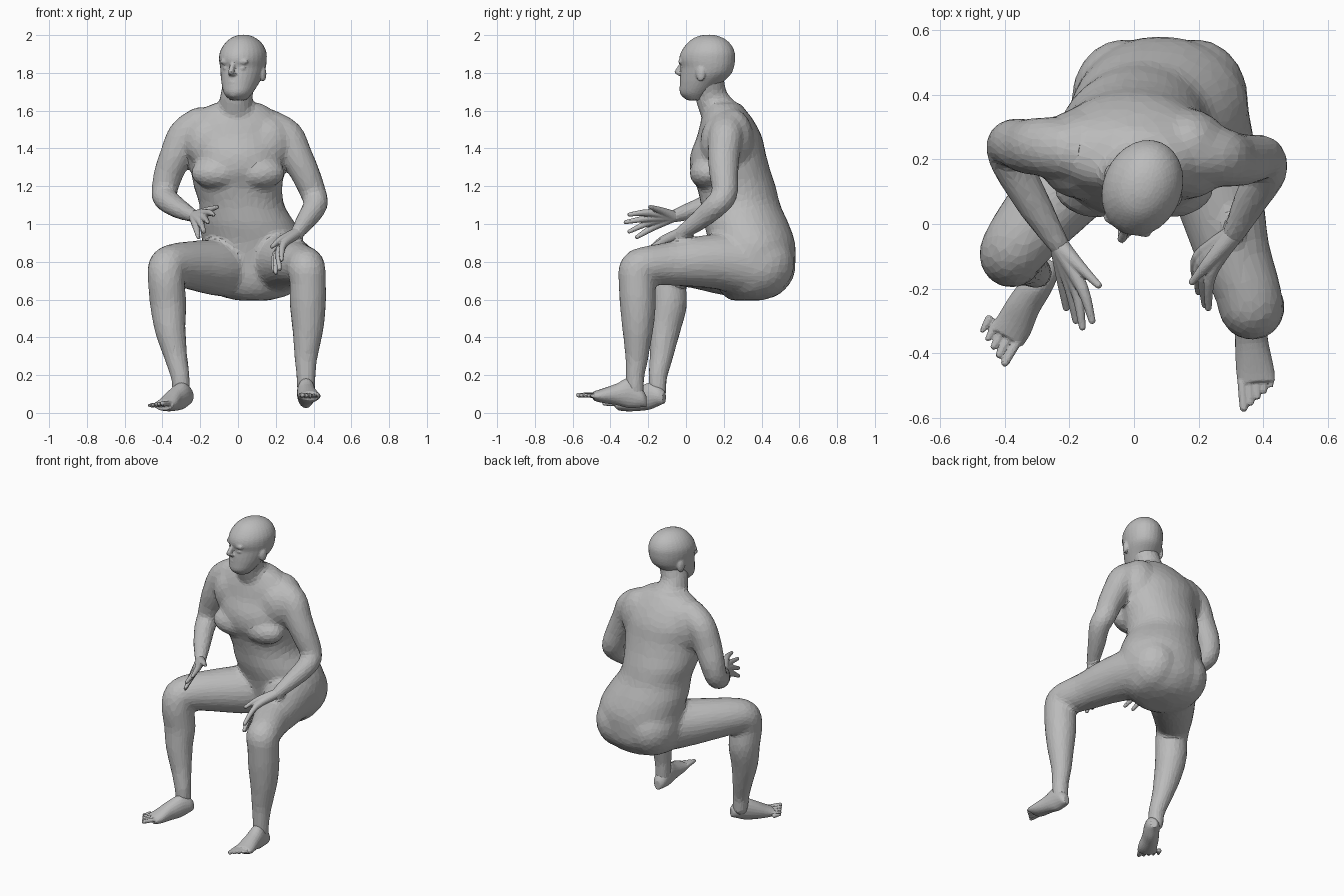
import bpy
import bmesh
from mathutils import Matrix, Vector
from math import cos, sin, tau, radians

CM = 0.01  # all tables below are in hundredths of a unit

cube = bpy.data.objects.get("Cube")
if cube:
    bpy.data.objects.remove(cube, do_unlink=True)

skin = bpy.data.materials.new("plain grey")
skin.use_nodes = True
skin.diffuse_color = (0.5, 0.5, 0.5, 1)
skin.node_tree.nodes["Principled BSDF"].inputs["Base Color"].default_value = skin.diffuse_color


def refine(rows, steps=4):
    """Add rows between the given ones along a smooth spline."""
    rows = [Vector(row) for row in rows]
    padded = [rows[0], *rows, rows[-1]]
    result = []
    for a, b, c, d in zip(padded, padded[1:], padded[2:], padded[3:]):
        for k in range(steps):
            t = k / steps
            bend = (2 * a - 5 * b + 4 * c - d) * t + (3 * b - a - 3 * c + d) * t * t
            result.append(b + (c - a + bend) * t / 2)
    return result + [rows[-1]]


def loft(bm, rows, axis=None, sides=20):
    """Skin elliptical rings; a row is x, y, z, radius and an optional second radius."""
    rows = refine(rows)
    points = [Vector(row[:3]) * CM for row in rows]
    side = Vector((1, 0, 0))
    rings = []
    for i, row in enumerate(rows):
        ahead = points[min(i + 1, len(rows) - 1)]
        behind = points[max(i - 1, 0)]
        along = axis or (ahead - behind).normalized()
        side = (side - along * side.dot(along)).normalized()
        up = along.cross(side)
        ring = []
        for k in range(sides):
            angle = tau * k / sides
            offset = side * cos(angle) * row[3] + up * sin(angle) * row[-1]
            ring.append(bm.verts.new(points[i] + offset * CM))
        rings.append(ring)
    for low, high in zip(rings, rings[1:]):
        for k in range(sides):
            n = (k + 1) % sides
            bm.faces.new((low[k], low[n], high[n], high[k]))
    bm.faces.new(rings[0][::-1])
    bm.faces.new(rings[-1])


def blob(bm, centre, radii):
    """Add an ellipsoid."""
    place = Matrix.Translation(Vector(centre) * CM)
    size = Matrix.Diagonal((*(Vector(radii) * CM), 1))
    bmesh.ops.create_uvsphere(bm, u_segments=20, v_segments=12, radius=1, matrix=place @ size)


def limb(bm, rows):
    """Add a round tube with ball ends."""
    loft(bm, rows)
    for row in (rows[0], rows[-1]):
        blob(bm, row[:3], [row[3]] * 3)


def finish(name, bm, voxel, passes, ratio):
    """Fuse the overlapping solids into one faceted skin."""
    bmesh.ops.recalc_face_normals(bm, faces=bm.faces)
    mesh = bpy.data.meshes.new(name)
    bm.to_mesh(mesh)
    bm.free()
    obj = bpy.data.objects.new(name, mesh)
    bpy.context.scene.collection.objects.link(obj)
    fuse = obj.modifiers.new("fuse", "REMESH")
    fuse.mode = "VOXEL"
    fuse.voxel_size = voxel
    relax = obj.modifiers.new("relax", "SMOOTH")
    relax.factor = 0.5
    relax.iterations = passes
    facet = obj.modifiers.new("facet", "DECIMATE")
    facet.ratio = ratio
    graph = bpy.context.evaluated_depsgraph_get()
    result = bpy.data.meshes.new_from_object(obj.evaluated_get(graph))
    obj.modifiers.clear()
    obj.data = result
    result.name = name
    result.materials.clear()
    result.materials.append(skin)
    result.shade_flat()


# Torso, from the seat up to the base of the neck
body = bmesh.new()
loft(body, [
    (8, 32, 59.5, 8, 8),
    (8, 34, 62, 18, 14),
    (8, 35, 66, 23, 18),
    (8, 36, 72, 26, 21),
    (8, 36, 80, 27.5, 22),
    (8, 35, 90, 27, 22.8),
    (5, 32, 100, 25.5, 22.5),
    (2, 29, 110, 22.5, 21),
    (0, 26.5, 120, 23.5, 21),
    (0, 23.5, 128, 24.8, 21.3),
    (0, 22.3, 137, 25.5, 20),
    (-1, 23, 146, 26, 17.3),
    (-1, 22, 154, 24.5, 14.3),
    (-1, 21, 160, 19.5, 11),
    (0, 20, 164, 12.5, 8.5),
], axis=Vector((0, 0, 1)), sides=32)

# Neck
limb(body, [(0, 19, 157, 10.5), (-1, 13.5, 167, 8.6), (2, 11.5, 178, 8.6)])

# Breasts, shoulder blades and front of the shoulders, in pairs
for s in (-1, 1):
    blob(body, (s * 11, 11.3, 127), (14, 9.5, 8.5))
    blob(body, (s * 16, 25, 144), (13, 11, 17))
    blob(body, (s * 15, 16, 143), (13, 8.5, 14))
# Seat
for x in (-3, 19):
    blob(body, (x, 38.5, 79), (16.5, 19, 18))

# Right and left arms
limb(body, [
    (-20, 23, 152.5, 9.5),
    (-28, 24, 147, 9.2),
    (-33, 24, 136, 8.6),
    (-37, 25, 126, 7.8),
    (-39, 24, 117, 6.9),
    (-38, 19, 113, 6.5),
    (-31, 6, 108, 5.4),
    (-23, -7, 104, 3.5),
])
limb(body, [
    (18, 22, 150.5, 9.5),
    (26, 21, 146, 9.2),
    (30.5, 20, 137, 8.6),
    (35.5, 20, 127, 7.8),
    (40, 20.5, 116, 6.9),
    (41, 16, 110, 6.5),
    (36, 7, 102, 5.4),
    (31, -3, 95, 3.7),
])

# Right and left legs
limb(body, [
    (-2, 34, 77, 15.7),
    (-11.5, 22, 77, 15),
    (-23, 9.5, 78, 13.2),
    (-33, -2, 78.5, 11.4),
    (-37.5, -8, 77, 10.3),
    (-38, -10, 70, 9.8),
    (-37, -9, 58, 9.7),
    (-36, -11, 45, 8.4),
    (-33, -13, 30, 6.3),
    (-30.5, -15, 19, 5.1),
    (-30, -15, 11, 4.8),
])
limb(body, [
    (19, 34, 78, 16.7),
    (23, 20, 80, 15.2),
    (27, 6, 80, 13.5),
    (30.5, -8, 79, 11.7),
    (35, -20, 78, 10.4),
    (36.2, -25.5, 76, 10.2),
    (37, -26, 69, 9.7),
    (37, -25.5, 58, 9.7),
    (37, -25.5, 45, 8.4),
    (36, -26, 30, 6.3),
    (36, -27, 20, 5.2),
    (36, -27, 10, 4.8),
])
finish("body", body, voxel=0.012, passes=16, ratio=0.1)

# Head, shaped facing forward and then turned to its right
head = bmesh.new()
skull = [
    (165.5, -6.5, 4, 4.5),
    (169, -6.5, 7.3, 8.2),
    (174, -3.8, 9.5, 11),
    (179, -0.8, 11, 13.7),
    (183, 0.4, 11.7, 14.4),
    (187, 0.2, 12.2, 15.2),
    (191, 0.6, 11.9, 14.6),
    (195, 1, 10, 12.2),
    (198, 1, 7, 8.8),
    (199.7, 1, 3.7, 4.6),
    (200.2, 1, 1, 1.3),
]
loft(head, [(0, y, z, wide, deep) for z, y, wide, deep in skull],
     axis=Vector((0, 0, 1)), sides=28)
limb(head, [(0, -13.8, 185, 1.3), (0, -16.8, 180.5, 1.5)])  # nose
blob(head, (0, -14.8, 179.5), (2.3, 2, 1.2))  # nostrils
for z in (173, 175):
    blob(head, (0, -13.7, z), (2.8, 1.3, 1))  # lips
blob(head, (0, -12.1, 169.3), (3.6, 2.5, 2.6))  # chin
for s in (-1, 1):
    blob(head, (s * 4, -12.5, 186), (4, 1.6, 1.8))  # brow
    blob(head, (s * 4.2, -12, 182.5), (2.2, 1.4, 1.2))  # eye
    blob(head, (s * 11.3, 1, 179.5), (1.5, 2.6, 4.2))  # ear
turn = Matrix.Translation((0.025, 0.11, 0)) @ Matrix.Rotation(radians(-22), 4, "Z")
bmesh.ops.transform(head, matrix=turn, verts=head.verts)
finish("head", head, voxel=0.006, passes=6, ratio=0.15)

# Hands: a wrist, then knuckle and tip for thumb to little finger
hands = {
    "right_hand": ((-23, -7, 104), [
        ((-17, -13, 107), (-11, -19, 109)),
        ((-16, -20, 106), (-13, -30, 105)),
        ((-18, -20, 103), (-16, -32, 101)),
        ((-20, -19, 101), (-18, -30, 96)),
        ((-22, -18, 98), (-21, -26, 93)),
    ]),
    "left_hand": ((31, -3, 95), [
        ((23, -12, 92), (18, -18, 88)),
        ((24, -15, 89), (23, -26, 81)),
        ((22, -14, 87), (22, -25, 76)),
        ((21, -12, 85), (20, -21, 74)),
        ((20, -10, 84), (19, -17, 75)),
    ]),
}
for name, (wrist, fingers) in hands.items():
    hand = bmesh.new()
    for knuckle, tip in fingers:
        limb(hand, [(*wrist, 3.1), (*knuckle, 1.9), (*tip, 1.1)])
    finish(name, hand, voxel=0.004, passes=4, ratio=0.2)

# Feet: rings from heel to ball, then tips of the big and little toes
feet = {
    "right_foot": ([
        (-25.5, -11.5, 8, 2, 3),
        (-27, -14, 9, 4, 5),
        (-30, -19, 9, 4.8, 7.2),
        (-34, -25, 7, 5.2, 6),
        (-37, -31, 5, 5.8, 4.2),
        (-39.5, -35, 4, 5.8, 2.8),
    ], (-40, -43, 5), (-47, -33, 4)),
    "left_foot": ([
        (36, -21, 6, 2, 3),
        (36, -23.5, 8, 4, 5),
        (36, -30, 10.5, 4.8, 8),
        (36.5, -37, 9.8, 5.2, 5.6),
        (37.5, -45, 9, 5.9, 3.6),
        (38, -49, 9, 5.8, 2.4),
    ], (34, -57, 9.4), (42.5, -50, 9)),
}
for name, (rings, big, little) in feet.items():
    foot = bmesh.new()
    aim = Vector(rings[-1][:3]) - Vector(rings[0][:3])
    aim.z = 0
    aim.normalize()
    loft(foot, rings, axis=aim)
    for i in range(5):
        tip = Vector(big).lerp(Vector(little), i / 4)
        root = tip - aim * (8 - i)
        limb(foot, [(*root, 1.4), (*tip, 1.3 - i * 0.12)])
    finish(name, foot, voxel=0.005, passes=3, ratio=0.2)
